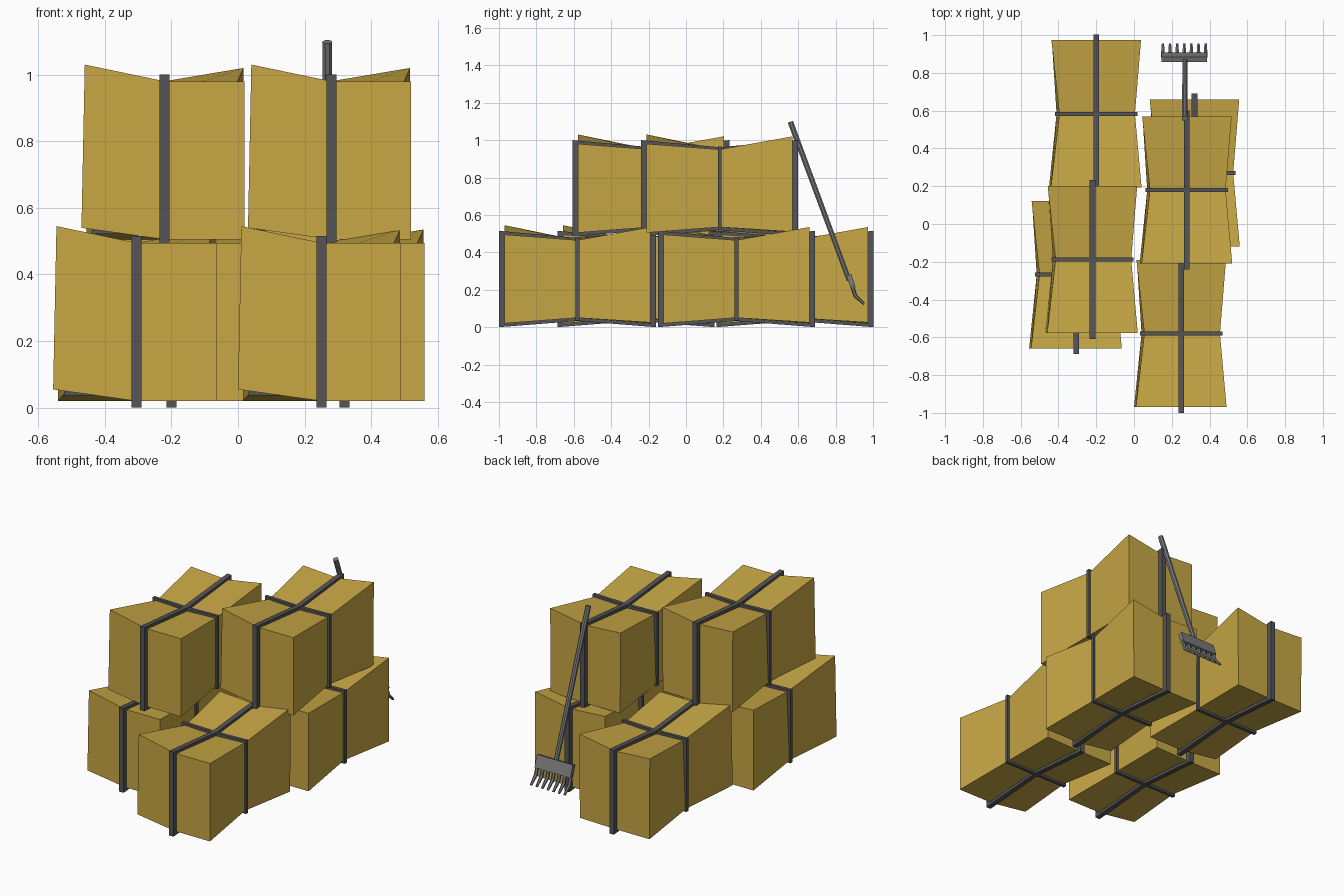
import bpy, bmesh
from mathutils import Vector

if "Cube" in bpy.data.objects:
    bpy.data.objects.remove(bpy.data.objects["Cube"])


def material(name, rgb):
    m = bpy.data.materials.new(name)
    m.diffuse_color = (*rgb, 1)
    m.use_nodes = True
    m.node_tree.nodes["Principled BSDF"].inputs["Base Color"].default_value = m.diffuse_color
    return m


STRAW = material("straw", (0.58, 0.39, 0.06))
STRAP = material("dark_strap", (0.09, 0.09, 0.095))
METAL = material("rake_metal", (0.2, 0.2, 0.2))


def add_object(name, bm, mat, loc=(0, 0, 0)):
    bmesh.ops.recalc_face_normals(bm, faces=bm.faces)
    me = bpy.data.meshes.new(name)
    bm.to_mesh(me)
    bm.free()
    me.materials.append(mat)
    ob = bpy.data.objects.new(name, me)
    ob.location = loc
    bpy.context.collection.objects.link(ob)
    return ob


# Bale: rows front / waist / back, columns left / middle / right: (x, y, z)
BOTTOM = [[(-.25, -.39, .055), (0, -.39, .02), (.24, -.39, .02)],
          [(-.21, 0, .05), (0, 0, .05), (.205, 0, .05)],
          [(-.235, .39, .02), (0, .39, .02), (.235, .39, .025)]]
TOP = [[(-.24, -.39, .545), (0, -.39, .495), (.24, -.39, .495)],
       [(-.195, 0, .465), (0, 0, .457), (.205, 0, .465)],
       [(-.237, .39, .51), (0, .39, .495), (.237, .39, .535)]]


def bale(name, loc):
    bm = bmesh.new()
    lo, hi = [[[bm.verts.new(p) for p in row] for row in g] for g in (BOTTOM, TOP)]
    for g in (lo, hi):
        for j in range(2):
            for i in range(2):
                bm.faces.new((g[j][i], g[j][i + 1], g[j + 1][i + 1], g[j + 1][i]))
    rim = [(0, 0), (0, 1), (0, 2), (1, 2), (2, 2), (2, 1), (2, 0), (1, 0)]
    for (a, b), (c, d) in zip(rim, rim[1:] + rim[:1]):
        bm.faces.new((lo[a][b], lo[c][d], hi[c][d], hi[a][b]))
    add_object(name, bm, STRAW, loc)


def strap(name, loc, outer, inner, width, along_y):
    # closed band: outer and inner loops extruded across the strap width
    bm = bmesh.new()

    def ring(pts, s):
        return [bm.verts.new((s, u, z) if along_y else (u, s, z)) for u, z in pts]

    h = width / 2
    rings = [ring(outer, -h), ring(outer, h), ring(inner, h), ring(inner, -h)]
    n = len(outer)
    for k in range(4):
        a, b = rings[k], rings[(k + 1) % 4]
        for i in range(n):
            j = (i + 1) % n
            bm.faces.new((a[i], a[j], b[j], b[i]))
    add_object(name, bm, STRAP, loc)


def band(half, end_lo, end_hi, mid_lo, mid_hi):
    return [(-half, end_lo), (0, mid_lo), (half, end_lo),
            (half, end_hi), (0, mid_hi), (-half, end_hi)]


UP = 0.485
bales = {"lower_left_back": (-.2, .583, 0),
         "lower_left_front": (-.305, -.268, 0),
         "lower_right_back": (.32, .27, 0),
         "lower_right_front": (.25, -.58, 0),
         "upper_left": (-.22, -.188, UP),
         "upper_right": (.28, .18, UP)}
for key, loc in bales.items():
    bale(key + "_bale", loc)
    strap(key + "_long_strap", loc, band(.42, 0, .515, .033, .477),
          band(.388, .022, .493, .052, .455), .03, True)
    strap(key + "_cross_strap", loc, band(.218, .036, .481, .036, .475),
          band(.19, .055, .46, .055, .45), .02, False)


def tube(bm, path, radii, sides):
    # swept tube with flat caps through a short path in the y-z plane
    from math import cos, sin, pi
    rings = []
    for i, p in enumerate(path):
        t = (Vector(path[min(i + 1, len(path) - 1)]) - Vector(path[max(i - 1, 0)])).normalized()
        u = Vector((1, 0, 0))
        v = t.cross(u).normalized()
        rings.append([bm.verts.new(Vector(p) + radii[i] * (u * cos(a) + v * sin(a)))
                      for a in [2 * pi * (k + .5) / sides for k in range(sides)]])
    for a, b in zip(rings, rings[1:]):
        for k in range(sides):
            bm.faces.new((a[k], a[(k + 1) % sides], b[(k + 1) % sides], b[k]))
    bm.faces.new(rings[0])
    bm.faces.new(rings[-1])


# Rake handle leaning on the upper bale
bm = bmesh.new()
tube(bm, [(.268, .558, 1.098), (.27, .872, .25)], [.016, .014], 8)
add_object("rake_handle", bm, METAL)

# Rake head bar
bm = bmesh.new()
section = [(.858, .275), (.884, .284), (.907, .212), (.882, .204)]
ends = [[bm.verts.new((x, y, z)) for y, z in section] for x in (.145, .387)]
for k in range(4):
    j = (k + 1) % 4
    bm.faces.new((ends[0][k], ends[0][j], ends[1][j], ends[1][k]))
for e in ends:
    bm.faces.new(e)
add_object("rake_head", bm, METAL)

# Seven bent tines
bm = bmesh.new()
for i in range(7):
    x = .153 + i * .0377
    tube(bm, [(x, .887, .225), (x, .905, .168), (x, .952, .124)], [.011, .011, .007], 6)
add_object("rake_tines", bm, METAL)
